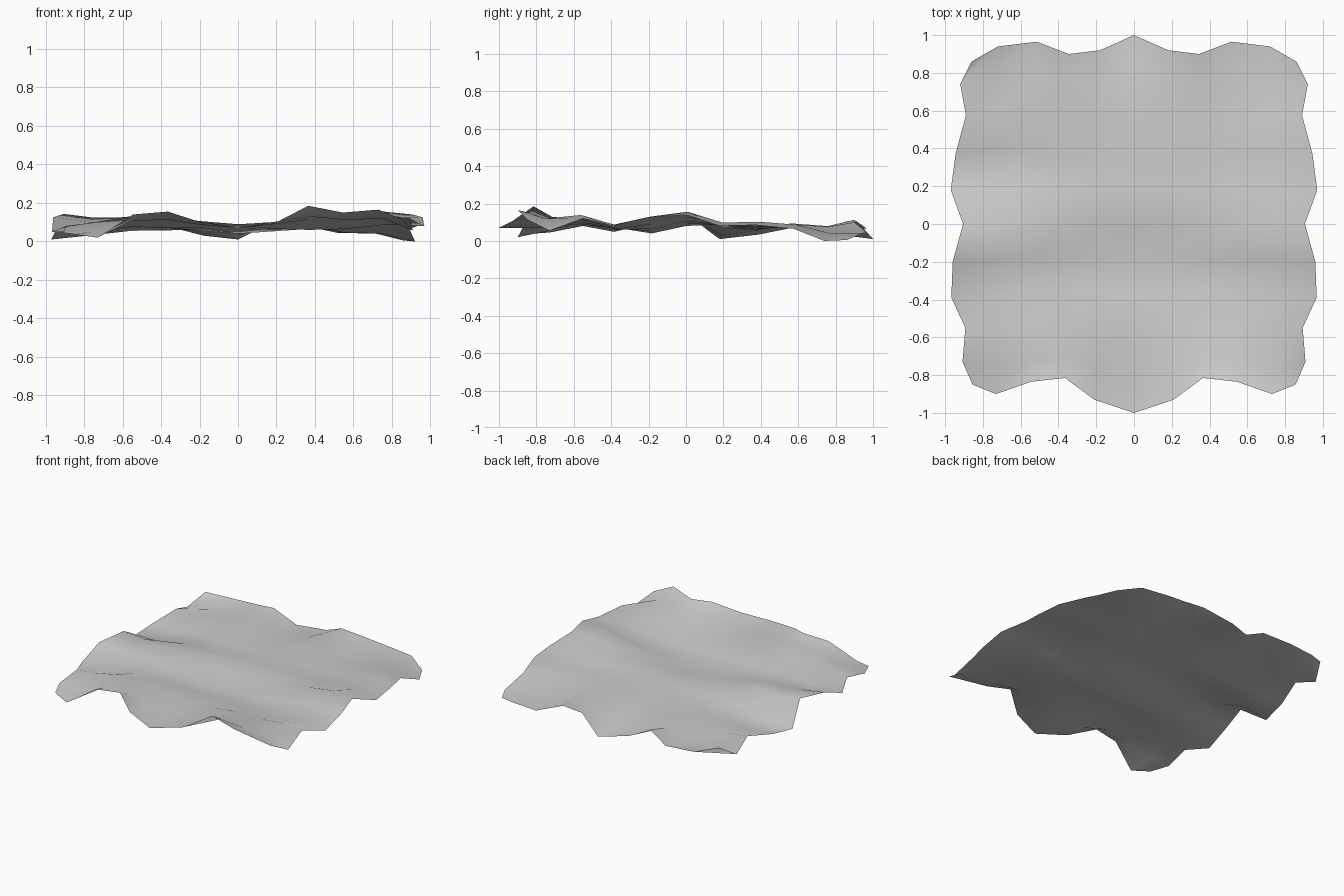
import bpy
import bmesh
from mathutils import Vector

cube = bpy.data.objects.get("Cube")
if cube:
    bpy.data.objects.remove(cube, do_unlink=True)

N = 10          # cells along each side of the cloth
HALF = 0.92     # half width of the flat cloth

# Half outline from the middle of the back edge to the middle of the front edge
outline = [(0, 1), (.18, .92), (.345, .9), (.515, .965), (.72, .94), (.86, .86),
           (.92, .74), (.89, .575), (.945, .37), (.97, .18), (.905, 0),
           (.96, -.2), (.967, -.39), (.893, -.55), (.908, -.73), (.855, -.85),
           (.73, -.9), (.545, -.835), (.365, -.815), (.21, -.93), (0, -1)]

# Height of the rim on the +x and -x sides, in the same order
rim_plus = [.01, .1, .1, .045, .04, .005, 0, .065, .085, .08, .14,
            .125, .08, .12, .055, .115, .165, .15, .185, .105, .07]
rim_minus = [.01, .03, .113, .067, .07, .107, .03, .088, .04, .01, .143,
             .125, .05, .08, .045, .037, .02, .14, .155, .105, .07]

# Height of the soft folds, front to back, along three lines of the cloth
folds_minus = [.05, .08, .14, .07, .1, .13, .07, .05, .09, .09, .08]
folds_middle = [.07, .1, .09, .07, .04, .08, .09, .065, .085, .1, .05]
folds_plus = [.14, .13, .11, .05, .09, .13, .085, .09, .075, .05, .04]

# How strongly each ring of vertices follows the rim, from the rim inwards
follow = [1, .5, .15, 0, 0, 0]

# Grid cells that the half outline passes through
path = [(i, N) for i in range(N // 2, N + 1)]
path += [(N, j) for j in range(N - 1, -1, -1)]
path += [(i, 0) for i in range(N - 1, N // 2 - 1, -1)]

rim = {}
for (i, j), (x, y), zp, zm in zip(path, outline, rim_plus, rim_minus):
    rim[N - i, j] = Vector((-x, y, zm))
    rim[i, j] = Vector((x, y, zp))


def rim_patch(i, j):
    """Surface stretched between the four rim edges."""
    u, v = i / N, j / N
    sides = rim[i, 0].lerp(rim[i, N], v) + rim[0, j].lerp(rim[N, j], u)
    corners = rim[0, 0].lerp(rim[N, 0], u).lerp(rim[0, N].lerp(rim[N, N], u), v)
    return sides - corners


def fold_height(s, j):
    """Blend from the middle fold line to the one on the nearer side."""
    side = folds_plus if s > 0 else folds_minus
    t = min(1, abs(s) / 0.8)
    return folds_middle[j] + (side[j] - folds_middle[j]) * t


def cloth_point(i, j):
    """Rim shape outside, easing into soft folds inside."""
    if (i, j) in rim:
        return rim[i, j]
    s, t = 2 * i / N - 1, 2 * j / N - 1
    inner = Vector((s * HALF, t * HALF, fold_height(s, j)))
    ring = min(i, j, N - i, N - j)
    return inner.lerp(rim_patch(i, j), follow[ring])


# Cloth sheet
bm = bmesh.new()
grid = [[bm.verts.new(cloth_point(i, j)) for i in range(N + 1)] for j in range(N + 1)]
for j in range(N):
    for i in range(N):
        face = bm.faces.new((grid[j][i], grid[j][i + 1],
                             grid[j + 1][i + 1], grid[j + 1][i]))
        face.smooth = True

mesh = bpy.data.meshes.new("cloth_sheet")
bm.to_mesh(mesh)
bm.free()
cloth = bpy.data.objects.new("cloth_sheet", mesh)
bpy.context.collection.objects.link(cloth)

# Plain grey fabric
fabric = bpy.data.materials.new("grey_fabric")
fabric.use_nodes = True
colour = (0.6, 0.6, 0.6, 1)
fabric.diffuse_color = colour
fabric.node_tree.nodes["Principled BSDF"].inputs["Base Color"].default_value = colour
mesh.materials.append(fabric)
